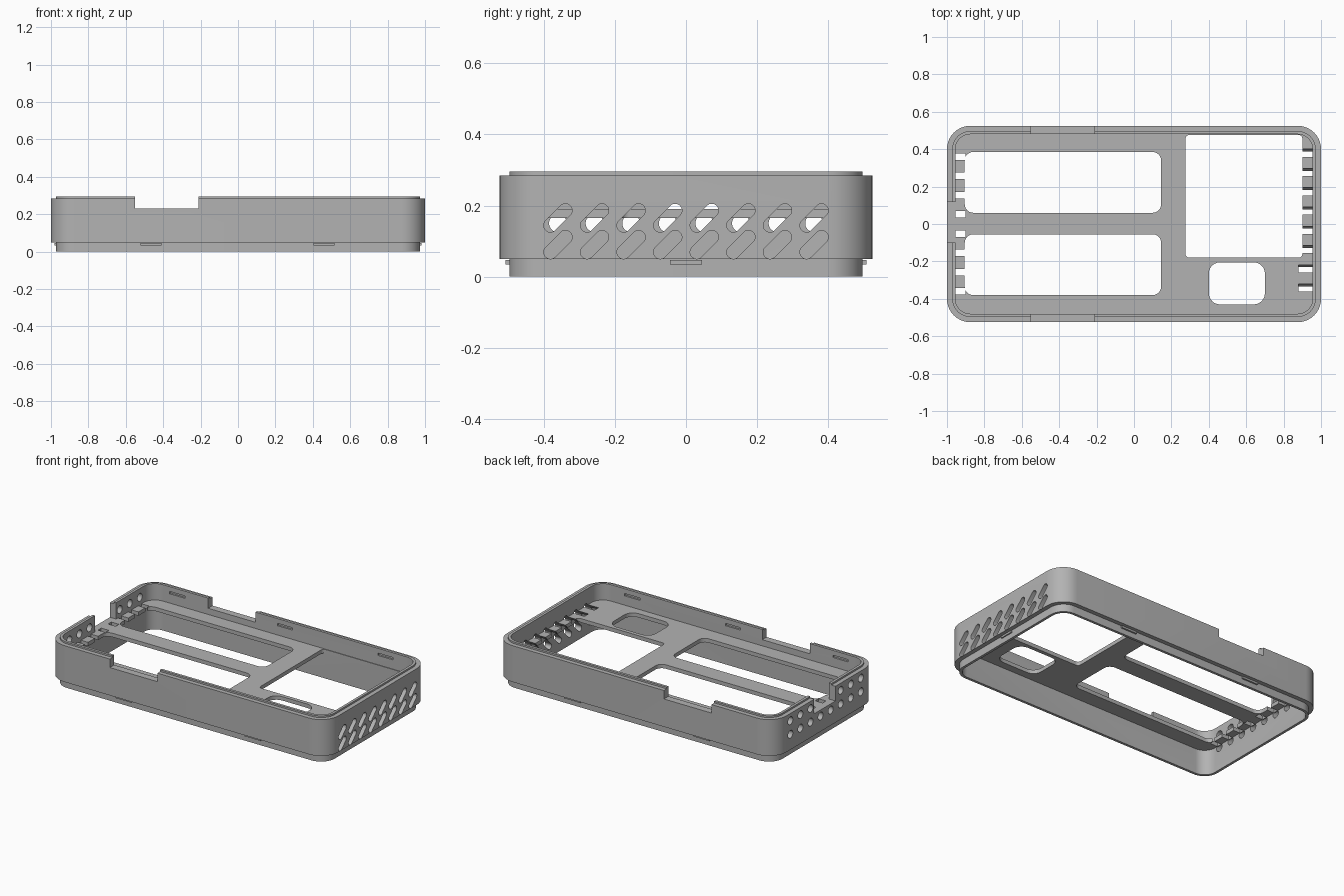
import bpy, bmesh, math
from mathutils import Vector

if "Cube" in bpy.data.objects:
    bpy.data.objects.remove(bpy.data.objects["Cube"], do_unlink=True)

grey = bpy.data.materials.new("matte_grey")
grey.use_nodes = True
colour = (0.45, 0.45, 0.45, 1)
grey.diffuse_color = colour
grey.node_tree.nodes["Principled BSDF"].inputs["Base Color"].default_value = colour

HALF_X, HALF_Y, CORNER = 1.0, 0.525, 0.125
PLATE_LOW, PLATE_TOP = 0.165, 0.19
COLUMNS = [(i - 3.5) * 0.103 for i in range(8)]


def make_object(name, bm):
    bmesh.ops.recalc_face_normals(bm, faces=bm.faces)
    mesh = bpy.data.meshes.new(name)
    bm.to_mesh(mesh)
    bm.free()
    mesh.materials.append(grey)
    obj = bpy.data.objects.new(name, mesh)
    bpy.context.collection.objects.link(obj)
    return obj


def rounded_rect(x0, x1, y0, y1, r, z, steps=10):
    pts = []
    corners = [(x1 - r, y1 - r), (x0 + r, y1 - r), (x0 + r, y0 + r), (x1 - r, y0 + r)]
    for q, (cx, cy) in enumerate(corners):
        for i in range(steps + 1):
            a = math.pi / 2 * (q + i / steps)
            pts.append((cx + r * math.cos(a), cy + r * math.sin(a), z))
    return pts


def inset_outline(d, z):
    return rounded_rect(d - HALF_X, HALF_X - d, d - HALF_Y, HALF_Y - d, CORNER - d, z)


def prism(bm, pts, offset):
    base = [bm.verts.new(p) for p in pts]
    far = [bm.verts.new(Vector(p) + Vector(offset)) for p in pts]
    bm.faces.new(base)
    bm.faces.new(far[::-1])
    for i in range(len(base)):
        j = (i + 1) % len(base)
        bm.faces.new((base[i], base[j], far[j], far[i]))


def box(bm, x0, x1, y0, y1, z0, z1):
    prism(bm, [(x0, y0, z0), (x1, y0, z0), (x1, y1, z0), (x0, y1, z0)], (0, 0, z1 - z0))


def capsule(bm, x0, x1, y, z, r, reach):
    # Diagonal slot running along x; zero reach gives a round hole
    pts = []
    for i in range(24):
        a = 2 * math.pi * (i + 0.5) / 24 - math.pi / 4
        side = (1 if i < 12 else -1) * reach
        pts.append((x0, y + side + r * math.cos(a), z + side + r * math.sin(a)))
    prism(bm, pts, (x1 - x0, 0, 0))


def cut(obj, bm):
    cutter = make_object("cutter", bm)
    cutter.hide_render = True
    mod = obj.modifiers.new("cut", 'BOOLEAN')
    mod.operation = 'DIFFERENCE'
    mod.solver = 'EXACT'
    mod.object = cutter
    bpy.context.view_layer.update()
    result = bpy.data.meshes.new_from_object(
        obj.evaluated_get(bpy.context.evaluated_depsgraph_get()))
    obj.modifiers.clear()
    obj.data = result
    bpy.data.objects.remove(cutter, do_unlink=True)


def vent_slots(bm):
    for y in COLUMNS:
        for z in (0.09, 0.165):
            capsule(bm, 0.88, 1.1, y, z, 0.019, 0.021)


# Wall: a stepped profile swept round the outline
profile = [(0.028, 0), (0.028, 0.05), (0, 0.05), (0, 0.285),
           (0.028, 0.285), (0.028, 0.296), (0.045, 0.296), (0.045, 0)]
bm = bmesh.new()
rings = [[bm.verts.new(p) for p in inset_outline(d, z)] for d, z in profile]
for k, ring in enumerate(rings):
    nxt = rings[(k + 1) % len(rings)]
    for i in range(len(ring)):
        j = (i + 1) % len(ring)
        bm.faces.new((ring[i], ring[j], nxt[j], nxt[i]))
wall = make_object("case_wall", bm)

# Wall openings: slots, round holes, rim notches
bm = bmesh.new()
vent_slots(bm)
for y in COLUMNS:
    capsule(bm, -1.1, -0.9, y, 0.15, 0.025, 0)
    if abs(y) > 0.1:
        capsule(bm, -1.1, -0.9, y, 0.238, 0.025, 0)
box(bm, -1.1, -0.9, -0.1, 0.118, PLATE_TOP, 0.4)
for y in (-0.53, 0.53):
    box(bm, -0.55, -0.21, y - 0.08, y + 0.08, 0.23, 0.4)
# Shallow latch recesses inside the rim
for y in (-0.48, 0.48):
    for x in (-0.77, 0.0, 0.72):
        box(bm, x - 0.055, x + 0.055, y - 0.012, y + 0.012, 0.25, 0.265)
cut(wall, bm)

# Inner plate with large windows
bm = bmesh.new()
prism(bm, inset_outline(0.04, PLATE_LOW), (0, 0, PLATE_TOP - PLATE_LOW))
plate = make_object("inner_plate", bm)
bm = bmesh.new()
windows = [(-0.905, 0.145, 0.06, 0.385, 0.045), (-0.905, 0.145, -0.38, -0.055, 0.045),
           (0.275, 0.9, -0.18, 0.476, 0.02), (0.4, 0.7, -0.43, -0.205, 0.06)]
for x0, x1, y0, y1, r in windows:
    prism(bm, rounded_rect(x0, x1, y0, y1, r, 0.1, 6), (0, 0, 0.2))
cut(plate, bm)

# Comb gaps at both ends of the plate
bm = bmesh.new()
vent_slots(bm)
for y in COLUMNS:
    box(bm, -0.955, -0.9, y - 0.017, y + 0.017, 0.1, 0.3)
cut(plate, bm)

# Latch ridges on the lower lip
bm = bmesh.new()
for s in (-1, 1):
    for x in (-0.465, 0.46):
        y = s * 0.5
        box(bm, x - 0.057, x + 0.057, y - 0.008, y + 0.008, 0.034, 0.046)
    box(bm, s * 0.972 - 0.008, s * 0.972 + 0.008, -0.045, 0.045, 0.034, 0.046)
ridges = make_object("latch_ridges", bm)

# Smooth the rounded corners, keep hard edges
bpy.ops.object.select_all(action='DESELECT')
for obj in (wall, plate, ridges):
    obj.select_set(True)
bpy.context.view_layer.objects.active = wall
bpy.ops.object.shade_smooth_by_angle(angle=math.radians(30))
